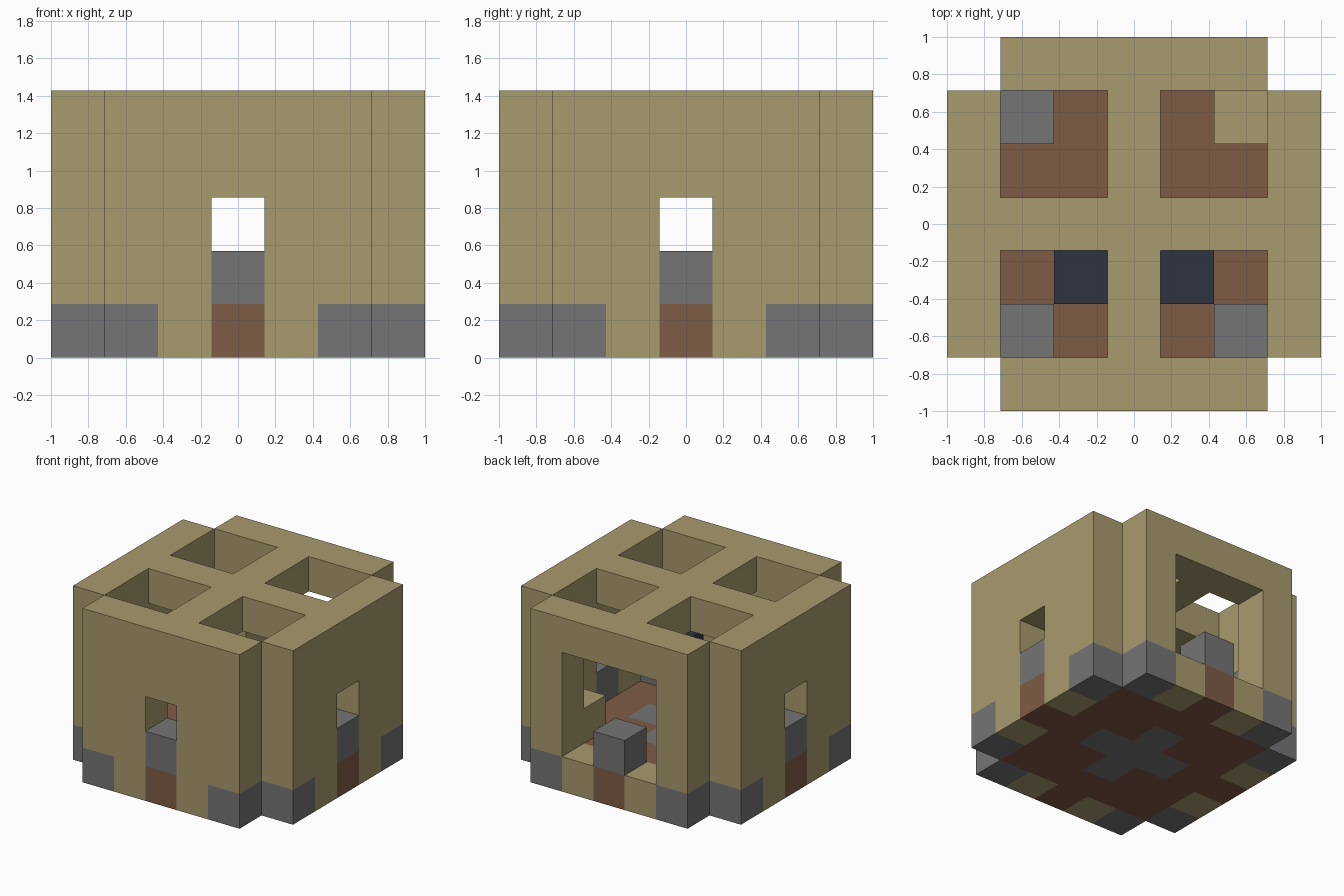
import bpy
import bmesh
from mathutils import Vector

cube = bpy.data.objects.get("Cube")
if cube:
    bpy.data.objects.remove(cube, do_unlink=True)

N = 7            # blocks along each side
U = 2 / N        # block size
MID = 3


def material(name, rgb):
    m = bpy.data.materials.new(name)
    m.use_nodes = True
    m.diffuse_color = (*rgb, 1)
    m.node_tree.nodes["Principled BSDF"].inputs["Base Color"].default_value = (*rgb, 1)
    return m


COLOURS = {
    "sand": material("sand", (0.397, 0.328, 0.156)),
    "stone": material("stone_grey", (0.178, 0.178, 0.178)),
    "wood": material("wood_brown", (0.212, 0.107, 0.061)),
    "dark": material("dark_slate", (0.027, 0.034, 0.051)),
}
NAMES = list(COLOURS)

parts = {}       # part name -> {cell: colour}
inner = range(1, N - 1)


def put(part, cell, colour):
    parts.setdefault(part, {})[cell] = colour


# Floor: wooden boards with a stone cross in the middle
for x in inner:
    for y in inner:
        cross = abs(x - MID) + abs(y - MID) <= 1
        put("floor", (x, y, 0), "stone" if cross else "wood")

# Four walls, each with stone feet, a wooden sill block and an opening
SIDES = {
    "front_wall": lambda i: (i, 0),
    "back_wall": lambda i: (i, N - 1),
    "left_wall": lambda i: (N - 1, i),
    "right_wall": lambda i: (0, i),
}
for part, place in SIDES.items():
    for i in inner:
        off = abs(i - MID)
        for z in range(4):
            if part == "back_wall":
                is_open = (off <= 1 and z in (1, 2, 3)) and not (off == 0 and z == 1)
            else:
                is_open = off == 0 and z == 2
            if is_open:
                continue
            colour = "sand"
            if z == 0:
                colour = ("wood", "sand", "stone")[off]
            elif z == 1 and off == 0:
                colour = "stone"
            put(part, (*place(i), z), colour)

# Roof: outer frame with crossing beams
for x in range(N):
    for y in range(N):
        at_x, at_y = x in (0, N - 1), y in (0, N - 1)
        if at_x and at_y:
            continue
        if at_x or at_y or x == MID or y == MID:
            put("roof_frame", (x, y, 4), "sand")

# Corner blocks standing on the floor
put("corner_block_front_right", (1, 1, 1), "stone")
put("corner_block_front_left", (5, 1, 1), "stone")
put("corner_block_back_right", (1, 5, 1), "stone")
put("corner_block_back_left", (5, 5, 1), "sand")

# Dark blocks hung inside
put("hanging_block_right", (2, 2, 2), "dark")
put("hanging_block_left", (4, 2, 2), "dark")

filled = {c for cells in parts.values() for c in cells}
AXES = [Vector(a) for a in ((1, 0, 0), (0, 1, 0), (0, 0, 1))]


def build(name, cells):
    """Mesh the exposed faces of one part's blocks."""
    bm = bmesh.new()
    for cell, colour in cells.items():
        centre = Vector((cell[0] - MID, cell[1] - MID, cell[2] + 0.5))
        for k in range(3):
            n, a, b = AXES[k], AXES[(k + 1) % 3], AXES[(k + 2) % 3]
            for s in (1, -1):
                near = tuple(int(c + s * d) for c, d in zip(cell, n))
                if near in filled:
                    continue
                loop = [(-1, -1), (1, -1), (1, 1), (-1, 1)][::s]
                verts = [bm.verts.new((centre + (n * s + a * p + b * q) / 2) * U)
                         for p, q in loop]
                bm.faces.new(verts).material_index = NAMES.index(colour)
    bmesh.ops.remove_doubles(bm, verts=bm.verts, dist=0.001)
    # Merge neighbouring flat faces of the same colour
    bmesh.ops.dissolve_limit(bm, angle_limit=0.01, verts=bm.verts, edges=bm.edges,
                             delimit={'MATERIAL'})
    mesh = bpy.data.meshes.new(name)
    bm.to_mesh(mesh)
    bm.free()
    for m in COLOURS.values():
        mesh.materials.append(m)
    bpy.context.collection.objects.link(bpy.data.objects.new(name, mesh))


for part_name, part_cells in parts.items():
    build(part_name, part_cells)
